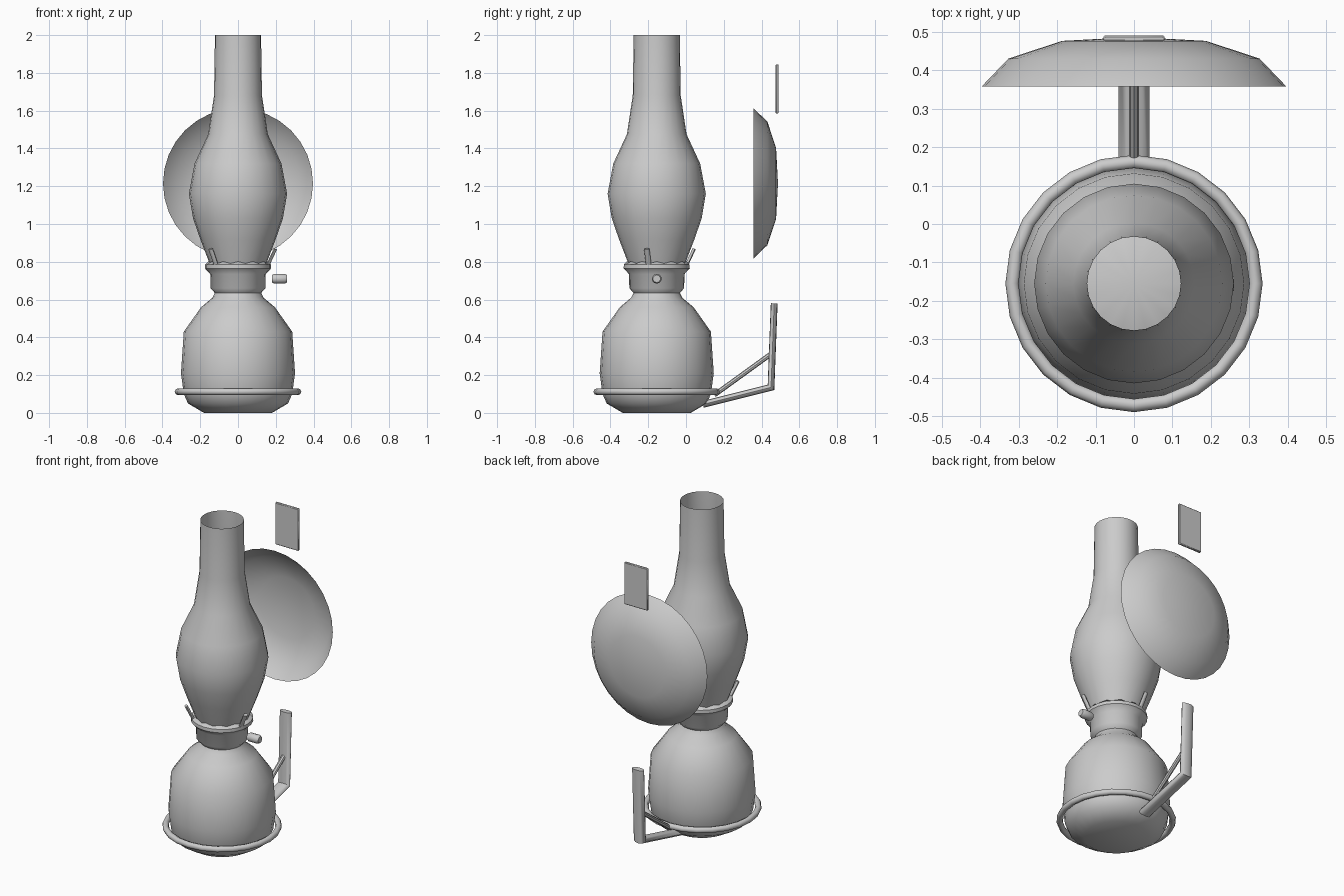
import bpy, bmesh, math
from mathutils import Vector

if "Cube" in bpy.data.objects:
    bpy.data.objects.remove(bpy.data.objects["Cube"])

AXIS_Y = -0.155   # lamp axis
metal = bpy.data.materials.new("grey")
metal.diffuse_color = (0.6, 0.6, 0.6, 1)
metal.use_nodes = True
metal.node_tree.nodes["Principled BSDF"].inputs["Base Color"].default_value = metal.diffuse_color


def finish(ob, angle=42):
    ob.data.materials.clear()
    ob.data.materials.append(metal)
    bpy.ops.object.select_all(action='DESELECT')
    ob.select_set(True)
    bpy.context.view_layer.objects.active = ob
    bpy.ops.object.shade_smooth_by_angle(angle=math.radians(angle))
    return ob


def from_bmesh(name, bm, loc, rot=(0, 0, 0), angle=42, recalc=True):
    if recalc:
        bmesh.ops.recalc_face_normals(bm, faces=bm.faces[:])
    me = bpy.data.meshes.new(name)
    bm.to_mesh(me)
    bm.free()
    ob = bpy.data.objects.new(name, me)
    bpy.context.collection.objects.link(ob)
    ob.location, ob.rotation_euler = loc, rot
    return finish(ob, angle)


def lathe(name, profile, loc, seg=24, rot=(0, 0, 0), scallop=None, angle=42):
    """Revolve (radius, height) points round z; radius 0 closes the end."""
    bm = bmesh.new()
    rings = []
    for k, (r, z) in enumerate(profile):
        if r == 0:
            rings.append([bm.verts.new((0, 0, z))] * seg)
            continue
        ring = []
        for i in range(seg):
            a = 2 * math.pi * i / seg
            dz = 0.012 * (i % 2) if k == scallop else 0
            ring.append(bm.verts.new((r * math.cos(a), r * math.sin(a), z - dz)))
        rings.append(ring)
    for lo, hi in zip(rings, rings[1:]):
        for i in range(seg):
            j = (i + 1) % seg
            quad = list(dict.fromkeys([lo[i], lo[j], hi[j], hi[i]]))
            bm.faces.new(quad)
    return from_bmesh(name, bm, loc, rot, angle, recalc=False)


def sweep(name, path, half_w, half_t, loc=(0, 0, 0), rot=(0, 0, 0), seg=12):
    """Elliptical bar along a path of (y, z) points, with mitred corners."""
    pts = [Vector(p) for p in path]
    dirs = [(b - a).normalized() for a, b in zip(pts, pts[1:])]
    bm = bmesh.new()
    rings = []
    for i, p in enumerate(pts):
        d0, d1 = dirs[max(i - 1, 0)], dirs[min(i, len(dirs) - 1)]
        t = (d0 + d1).normalized()
        n = Vector((-t.y, t.x)) / max(t.dot(d0), 0.3)
        ring = []
        for k in range(seg):
            a = 2 * math.pi * k / seg
            q = p + n * half_t * math.sin(a)
            ring.append(bm.verts.new((half_w * math.cos(a), q.x, q.y)))
        rings.append(ring)
    for lo, hi in zip(rings, rings[1:]):
        for k in range(seg):
            j = (k + 1) % seg
            bm.faces.new([lo[k], lo[j], hi[j], hi[k]])
    bm.faces.new(rings[0])
    bm.faces.new(rings[-1])
    return from_bmesh(name, bm, loc, rot)


centre = (0, AXIS_Y, 0)

# Oil reservoir
lathe("oil_reservoir", [(0, 0), (0.18, 0), (0.265, 0.05), (0.287, 0.10), (0.302, 0.21),
                        (0.287, 0.43), (0.195, 0.56), (0.135, 0.61), (0.12, 0.64),
                        (0, 0.64)], centre)

# Burner with scalloped gallery rim
lathe("burner", [(0, 0.632), (0.12, 0.632), (0.145, 0.66), (0.147, 0.735), (0.175, 0.765),
                 (0.174, 0.785), (0.158, 0.802), (0, 0.80)], centre, scallop=6)

# Open glass chimney
lathe("chimney", [(0.15, 0.79), (0.20, 0.92), (0.238, 1.03), (0.26, 1.16), (0.23, 1.32),
                  (0.158, 1.475), (0.127, 1.68), (0.122, 2.0)], centre)

# Three prongs holding the chimney
for i in range(3):
    a = math.radians(-15 + 120 * i - 90)
    sweep(f"chimney_prong_{i + 1}", [(0.165, 0.785), (0.205, 0.868)], 0.015, 0.009,
          centre, (0, 0, a), seg=8)

# Wick knob
lathe("wick_knob", [(0, 0), (0.02, 0), (0.026, 0.012), (0.026, 0.068), (0.02, 0.08), (0, 0.08)],
      (0.18, AXIS_Y, 0.71), seg=10, rot=(0, math.pi / 2, 0))

# Ring round the reservoir
bpy.ops.mesh.primitive_torus_add(major_segments=24, minor_segments=8, major_radius=0.317,
                                 minor_radius=0.018, location=(0, AXIS_Y, 0.112))
ring = bpy.context.object
ring.name = "holder_ring"
finish(ring, 60)

# Wall bracket and its brace
sweep("bracket_bar", [(0.09, 0.045), (0.45, 0.135), (0.467, 0.58)], 0.04, 0.018)
sweep("bracket_brace", [(0.15, 0.095), (0.45, 0.312)], 0.013, 0.013, seg=8)

# Concave reflector dish facing the lamp
lathe("reflector", [(0.397, 0), (0.327, 0.073), (0.187, 0.119), (0, 0.129)],
      (0, 0.358, 1.215), seg=32, rot=(-math.pi / 2, 0, 0))

# Hanging plate above the reflector
bpy.ops.mesh.primitive_cube_add(size=1, location=(0, 0.483, 1.715))
plate = bpy.context.object
plate.name = "hanging_plate"
plate.scale = (0.16, 0.016, 0.26)
bpy.ops.object.transform_apply(location=False, rotation=False, scale=True)
bevel = plate.modifiers.new("soft_edges", 'BEVEL')
bevel.width, bevel.segments = 0.004, 1
finish(plate, 30)
